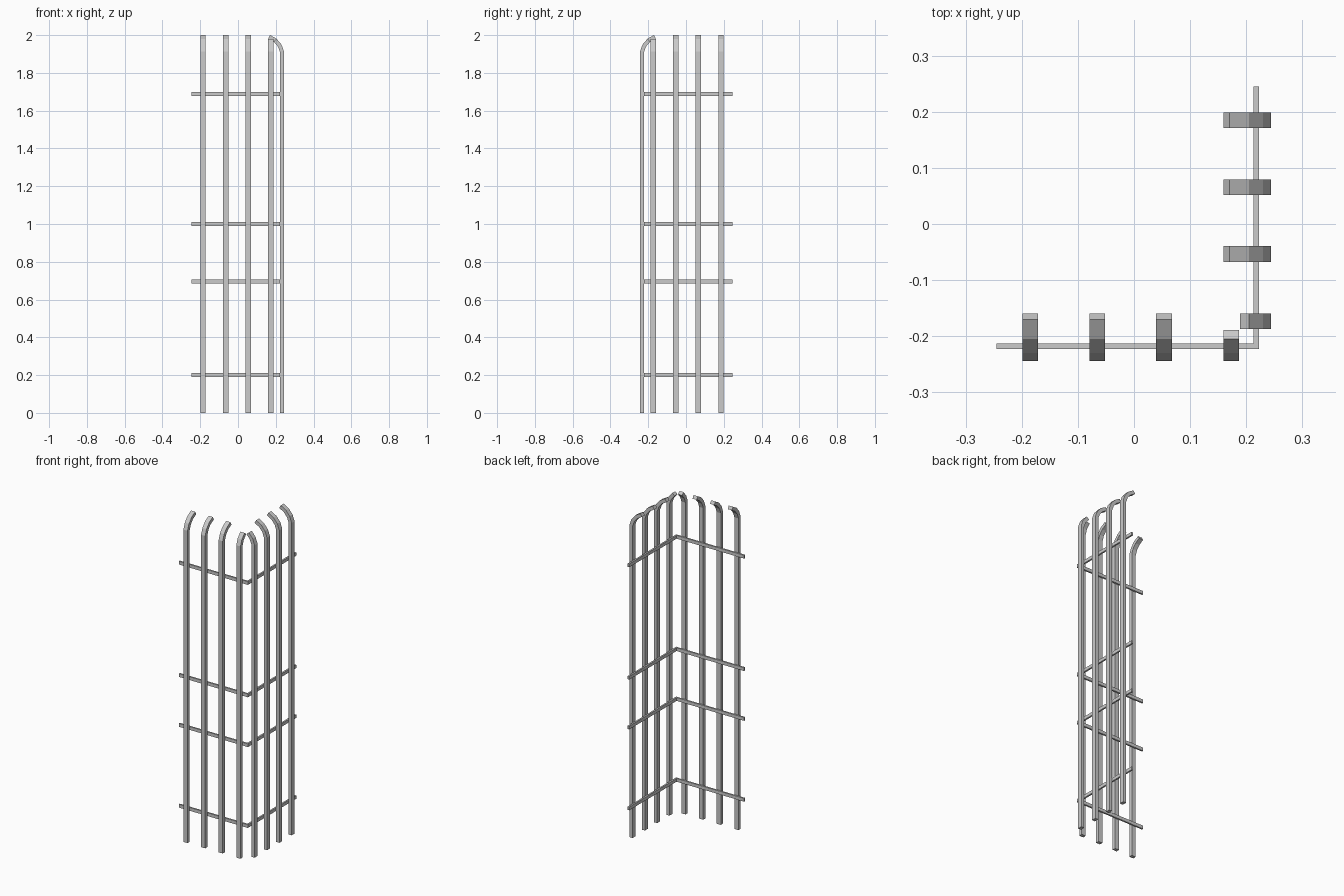
import bpy
import math
from mathutils import Vector

if "Cube" in bpy.data.objects:
    bpy.data.objects.remove(bpy.data.objects["Cube"])

OUT, DEPTH, WIDTH = 0.244, 0.021, 0.028   # outer face of the bars, bar section
RAIL_T, RAIL_H = 0.010, 0.020
BEND_Z, STEP = 1.912, 0.040               # start of bend, bend segment length


def prism(name, outline, offset):
    """Closed solid: outline of 3D points swept along offset."""
    n = len(outline)
    a = [Vector(p) for p in outline]
    verts = a + [p + Vector(offset) for p in a]
    faces = [tuple(range(n)), tuple(range(2 * n - 1, n - 1, -1))]
    faces += [(i, i + n, (i + 1) % n + n, (i + 1) % n) for i in range(n)]
    mesh = bpy.data.meshes.new(name)
    mesh.from_pydata([tuple(v) for v in verts], [], faces)
    obj = bpy.data.objects.new(name, mesh)
    bpy.context.collection.objects.link(obj)
    # consistent outward normals
    import bmesh
    bm = bmesh.new()
    bm.from_mesh(mesh)
    bmesh.ops.recalc_face_normals(bm, faces=bm.faces)
    bm.to_mesh(mesh)
    bm.free()
    return obj


def bar_profile(angles):
    """Side profile (inward distance, z) of a bar whose top bends inward."""
    outer = [(0.0, 0.0), (0.0, BEND_Z)]
    for ang in angles:
        d, z = outer[-1]
        t = math.radians(ang)
        outer.append((d + STEP * math.sin(t), z + STEP * math.cos(t)))
    # inner side: mitred offset of the outer side
    dirs = [0] + list(angles)
    inner = []
    for i, (d, z) in enumerate(outer):
        a0, a1 = dirs[max(i - 1, 0)], dirs[min(i, len(dirs) - 1)]
        m = math.radians((a0 + a1) / 2)
        r = DEPTH / math.cos(math.radians((a1 - a0) / 2))
        inner.append((d + r * math.cos(m), z - r * math.sin(m)))
    return outer + inner[::-1]


# Upright bars: front row, and the side row mirrored across the corner diagonal
for i, c in enumerate((-0.185, -0.0655, 0.0535, 0.1735)):
    prof = bar_profile((20, 40) if i == 3 else (20, 40, 60))
    prism(f"front_bar_{i + 1}",
          [(c - WIDTH / 2, -OUT + d, z) for d, z in prof], (WIDTH, 0, 0))
    prism(f"side_bar_{i + 1}",
          [(OUT - d, -c - WIDTH / 2, z) for d, z in prof], (0, WIDTH, 0))

# L-shaped cross rails against the inner side of the bars
o = OUT - DEPTH
n = o - RAIL_T
corner = [(-0.245, -o), (o, -o), (o, 0.245), (n, 0.245), (n, -n), (-0.245, -n)]
for i, z in enumerate((0.20, 0.695, 1.0, 1.688)):
    prism(f"cross_rail_{i + 1}",
          [(x, y, z - RAIL_H / 2) for x, y in corner], (0, 0, RAIL_H))
